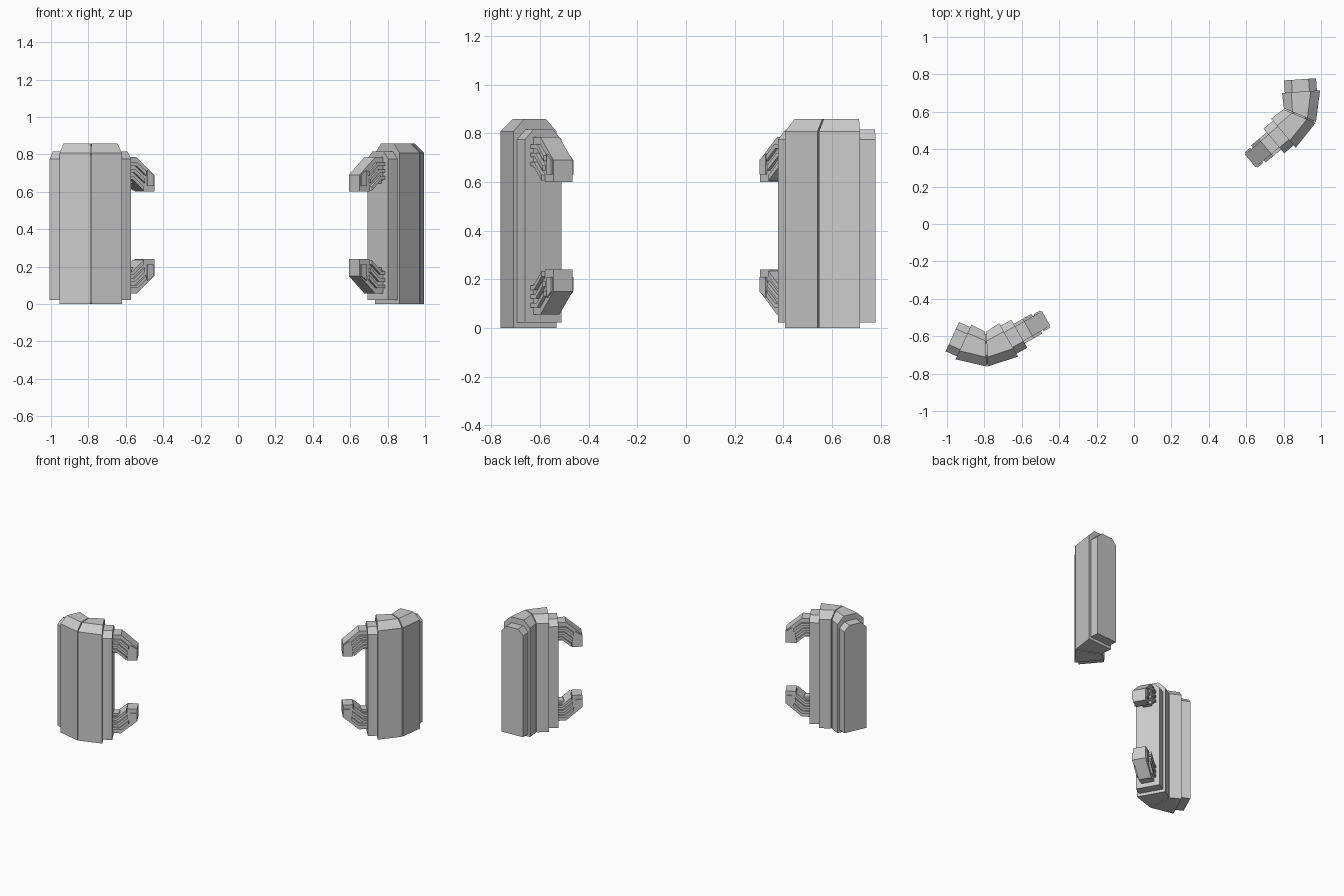
import bpy, bmesh, math
from mathutils import Vector

if "Cube" in bpy.data.objects:
    bpy.data.objects.remove(bpy.data.objects["Cube"])

PHI = math.radians(27)
MID_Z = 0.42


def loft(name, loops):
    """Solid skinned through matching closed loops, capped at both ends."""
    bm = bmesh.new()
    rings = [[bm.verts.new(p) for p in loop] for loop in loops]
    n = len(rings[0])
    for a, b in zip(rings, rings[1:]):
        for i in range(n):
            j = (i + 1) % n
            bm.faces.new((a[i], a[j], b[j], b[i]))
    bm.faces.new(rings[0])
    bm.faces.new(rings[-1])
    bmesh.ops.recalc_face_normals(bm, faces=bm.faces)
    me = bpy.data.meshes.new(name)
    bm.to_mesh(me)
    bm.free()
    ob = bpy.data.objects.new(name, me)
    bpy.context.collection.objects.link(ob)
    return ob


def slab_profile(width, z0, z1, cut):
    """Upright slab section (across, height) with chamfered top corners."""
    return [(0, z0), (width, z0), (width, z1 - cut),
            (width - cut, z1), (cut, z1), (0, z1 - cut)]


def build_unit(tag, origin, angle, mirror):
    u = Vector((math.cos(angle), math.sin(angle)))
    v = Vector((-u.y, u.x)) * mirror

    def world(p, z):
        q = Vector(origin) + u * p.x + v * p.y
        return Vector((q.x, q.y, z))

    def section(p, n, profile):
        return [world(p + n * w, z) for w, z in profile]

    for side in (1, -1):
        wing = "inner" if side == 1 else "outer"
        d = Vector((side * math.cos(PHI), math.sin(PHI)))
        n = Vector((-side * math.sin(PHI), math.cos(PHI)))
        corner = Vector((side * 0.167, 0.046))

        # main angled slab, half of the bend
        loft(f"{tag}_{wing}_slab", [
            section(Vector((side * 0.003, 0)), Vector((0, 1)),
                    slab_profile(0.187, 0.0, 0.858, 0.05)),
            section(corner, n, slab_profile(0.204, 0.0, 0.858, 0.05))])

        # stepped end block
        start = corner + n * 0.017
        ends = [section(start - d * 0.02, n, slab_profile(0.172, 0.022, 0.815, 0.04)),
                section(start + d * 0.066, n, slab_profile(0.172, 0.022, 0.815, 0.04))]
        loft(f"{tag}_{wing}_end_block", ends)

    # seam filler at the bend
    loft(f"{tag}_seam", [
        section(Vector((x, 0.012)), Vector((0, 1)), slab_profile(0.163, 0.006, 0.846, 0.05))
        for x in (-0.01, 0.01)])

    # claws on the inner wing
    d = Vector((math.cos(PHI), math.sin(PHI)))
    n = Vector((-math.sin(PHI), math.cos(PHI)))
    root = Vector((0.167, 0.046)) + n * 0.103 + d * 0.066

    def prism(name, profile, half, flip):
        loft(name, [[world(root + d * s + n * w, 2 * MID_Z - z if flip else z)
                     for s, z in profile] for w in (-half, half)])

    for flip in (False, True):
        c = f"{tag}_{'lower' if flip else 'upper'}_claw"
        # hooked core
        prism(c, [(-0.02, 0.785), (0.055, 0.785), (0.165, 0.69), (0.165, 0.60),
                  (0.095, 0.60), (0.095, 0.632), (0.05, 0.66), (-0.02, 0.66)], 0.045, flip)
        # raised spine
        prism(c + "_spine", [(-0.02, 0.77), (0.05, 0.77), (0.10, 0.727),
                             (0.10, 0.69), (0.04, 0.645), (-0.02, 0.645)], 0.03, flip)
        # side ribs
        for k in range(3):
            z, knee = 0.755 - 0.036 * k, 0.055 - 0.013 * k
            end = 0.108 - 0.008 * k
            drop = (end - knee) * 0.87
            prism(f"{c}_rib_{k + 1}", [(-0.02, z), (knee, z), (end, z - drop),
                                       (end, z - drop - 0.022), (knee - 0.006, z - 0.017),
                                       (-0.02, z - 0.017)], 0.06, flip)
        # tip plate
        prism(c + "_tip_plate", [(0.12, 0.63), (0.158, 0.63), (0.158, 0.69), (0.12, 0.715)],
              0.053, flip)


build_unit("left", (-0.785, -0.762), math.radians(2.5), 1)
build_unit("right", (0.972, 0.543), math.radians(247), -1)
